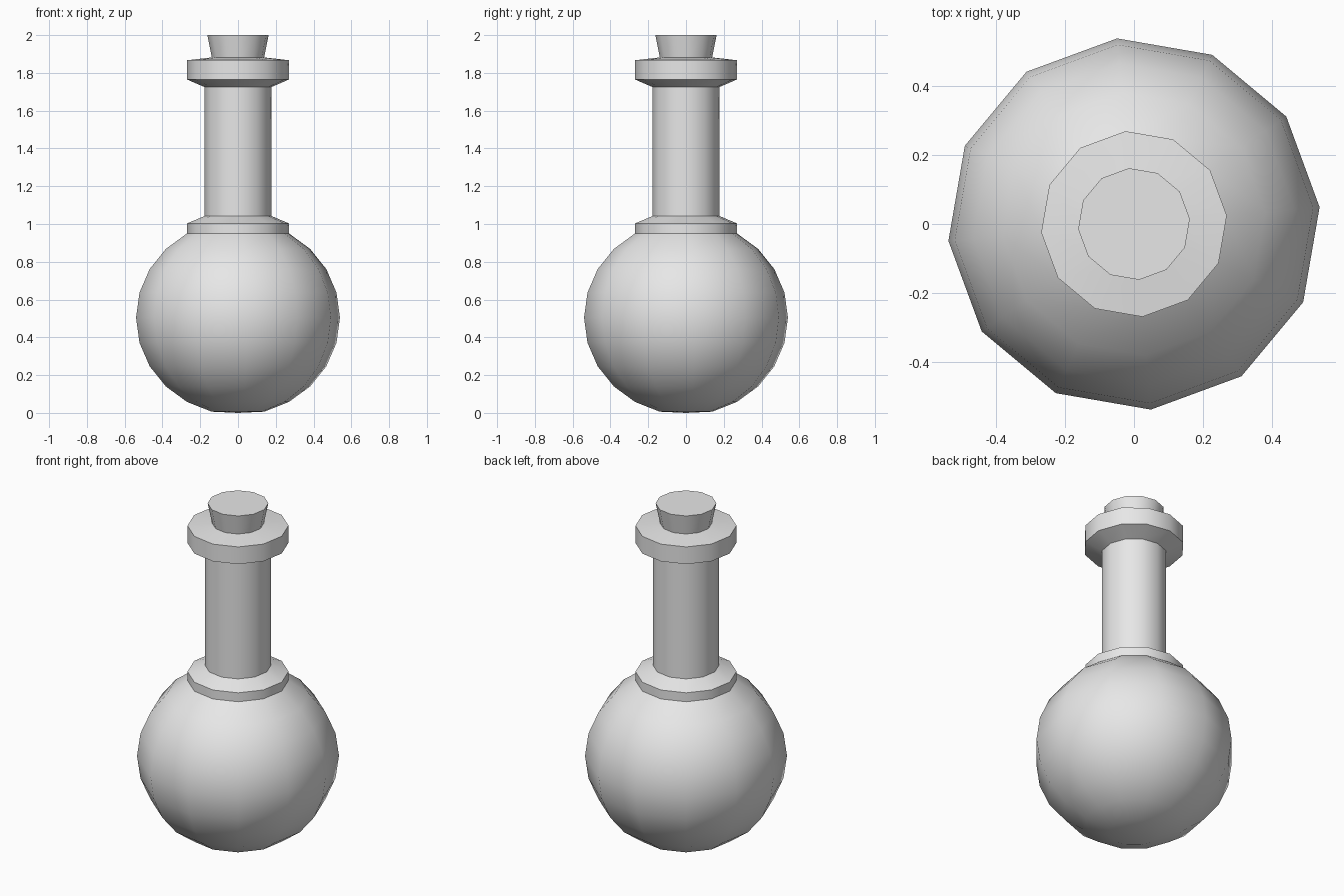
import bpy, bmesh, math

cube = bpy.data.objects.get("Cube")
if cube:
    bpy.data.objects.remove(cube, do_unlink=True)

SIDES = 12
TURN = math.radians(5.2)

grey = bpy.data.materials.new("light_grey")
grey.use_nodes = True
colour = (0.8, 0.8, 0.8, 1)
grey.diffuse_color = colour
grey.node_tree.nodes["Principled BSDF"].inputs["Base Color"].default_value = colour


def lathe(name, profile):
    """Turn a bottom-to-top profile of (radius, height) around z; radius 0 makes a pole."""
    bm = bmesh.new()
    rings = []
    for r, z in profile:
        if r == 0:
            rings.append([bm.verts.new((0, 0, z))] * SIDES)
            continue
        angles = [TURN + math.tau * j / SIDES for j in range(SIDES)]
        rings.append([bm.verts.new((r * math.cos(a), r * math.sin(a), z)) for a in angles])
    for low, high in zip(rings, rings[1:]):
        for j in range(SIDES):
            k = (j + 1) % SIDES
            corners = [low[j], low[k], high[k], high[j]]
            bm.faces.new(list(dict.fromkeys(corners)))
    mesh = bpy.data.meshes.new(name)
    bm.to_mesh(mesh)
    bm.free()
    mesh.materials.append(grey)
    obj = bpy.data.objects.new(name, mesh)
    bpy.context.collection.objects.link(obj)
    bpy.ops.object.select_all(action='DESELECT')
    obj.select_set(True)
    bpy.context.view_layer.objects.active = obj
    bpy.ops.object.shade_smooth_by_angle(angle=math.radians(31))
    return obj


# Round flask body: rings every 15 degrees, nearly flat underneath
RADIUS, HALF_HEIGHT, CENTRE = 0.542, 0.515, 0.504
body = [(0, 0)]
for deg in range(-75, 61, 15):
    a = math.radians(deg)
    body.append((RADIUS * math.cos(a), CENTRE + HALF_HEIGHT * math.sin(a)))
lathe("flask_body", body)

# Collar, neck and lip
lathe("shoulder_collar", [(0.271, 0.95), (0.271, 1.003), (0.178, 1.042)])
lathe("neck", [(0.178, 1.042), (0.178, 1.725)])
lathe("neck_lip", [(0.178, 1.725), (0.271, 1.765), (0.271, 1.867), (0.139, 1.882)])

# Tapered stopper
lathe("stopper", [(0.139, 1.882), (0.163, 2.0), (0, 2.0)])
